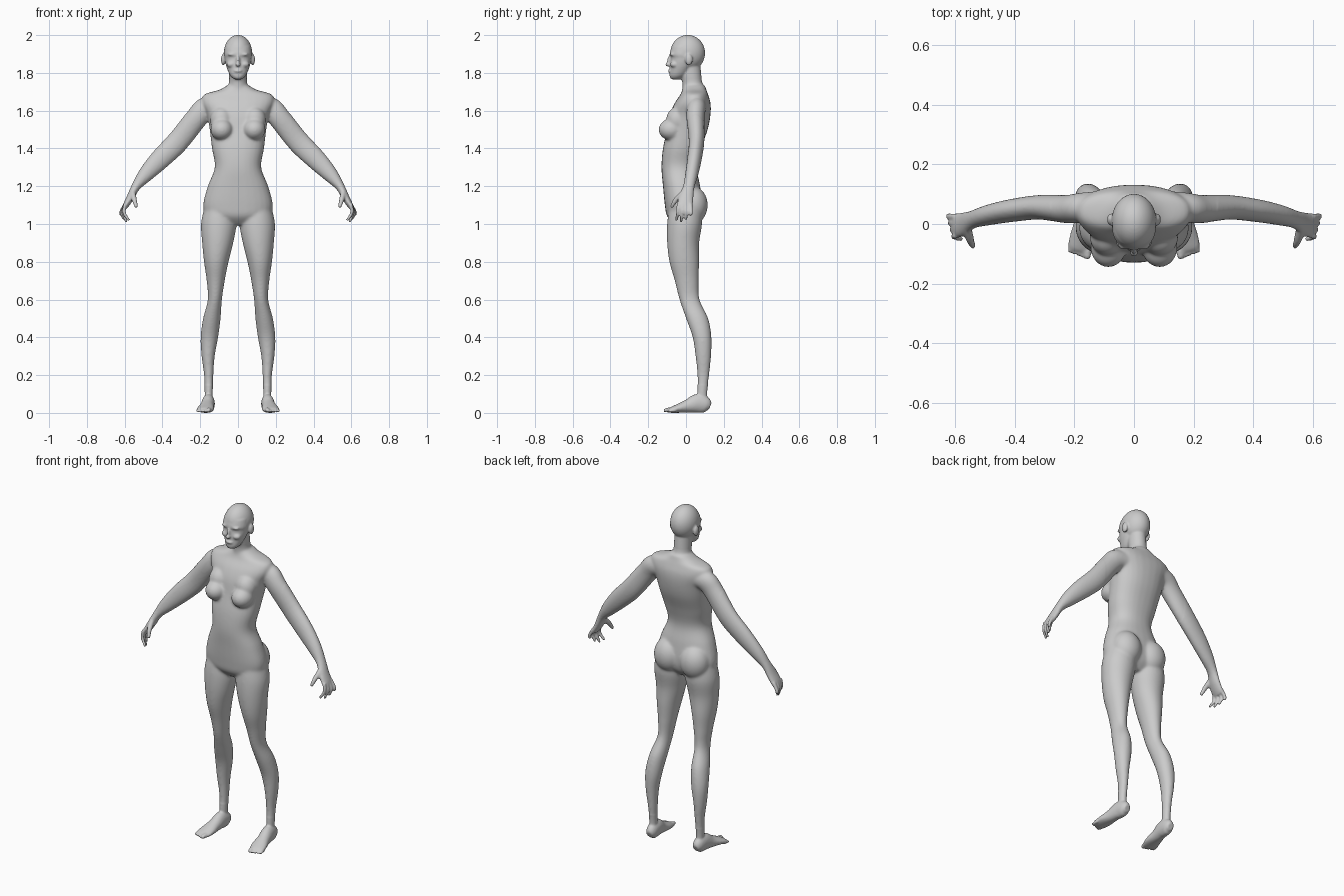
import bpy, bmesh, math
from mathutils import Vector, Matrix

cube = bpy.data.objects.get("Cube")
if cube:
    bpy.data.objects.remove(cube, do_unlink=True)

SIDES = 28
bm = bmesh.new()


def spline(rows, steps=5):
    """Smooth rows of numbers with a curve through every row."""
    out = []
    for i in range(len(rows) - 1):
        a, b, c, d = (rows[max(0, min(len(rows) - 1, i + k))] for k in (-1, 0, 1, 2))
        for s in range(steps):
            t = s / steps
            out.append([q + t * (r - p) / 2 + t * t * (2 * p - 5 * q + 4 * r - w) / 2
                        + t ** 3 * (3 * q - p - 3 * r + w) / 2
                        for p, q, r, w in zip(a, b, c, d)])
    return out + [list(rows[-1])]


def skin(rings):
    """Bridge rings of points into a closed solid."""
    rings = [[bm.verts.new(p) for p in ring] for ring in rings]
    for lo, hi in zip(rings, rings[1:]):
        for i in range(len(lo)):
            j = (i + 1) % len(lo)
            bm.faces.new((lo[i], lo[j], hi[j], hi[i]))
    bm.faces.new(rings[0][::-1])
    bm.faces.new(rings[-1])


def angles():
    return [2 * math.pi * i / SIDES for i in range(SIDES)]


def stack(rows, power=2.3):
    """Level sections: z, x from, x to, y from, y to."""
    def bend(v):
        return math.copysign(abs(v) ** (2 / power), v)
    skin([[((x0 + x1) / 2 + (x1 - x0) / 2 * bend(math.cos(a)),
            (y0 + y1) / 2 + (y1 - y0) / 2 * bend(math.sin(a)), z) for a in angles()]
          for z, x0, x1, y0, y1 in spline(rows)])


def centred(rows, power=2.3):
    stack([(z, -w, w, y0, y1) for z, w, y0, y1 in rows], power)


def tube(rows, ref):
    """Path sections: x, y, z, thickness radius, radius along ref."""
    rows = spline(rows)
    mids = [Vector(r[:3]) for r in rows]
    rings = []
    for i, r in enumerate(rows):
        t = (mids[min(i + 1, len(mids) - 1)] - mids[max(i - 1, 0)]).normalized()
        v = (Vector(ref) - t * t.dot(Vector(ref))).normalized()
        u = t.cross(v)
        rings.append([mids[i] + u * r[3] * math.cos(a) + v * r[4] * math.sin(a)
                      for a in angles()])
    skin(rings)


def blob(centre, radii):
    bmesh.ops.create_icosphere(bm, subdivisions=4, radius=1,
                               matrix=Matrix.Translation(centre) @ Matrix.Diagonal((*radii, 1)))


# Leg
stack([(1.08, .02, .18, -.09, .08), (1.0, .008, .196, -.1, .085), (.9, .025, .19, -.1, .07),
       (.8, .05, .18, -.088, .07), (.7, .07, .166, -.06, .067), (.6, .085, .16, -.035, .072),
       (.5, .092, .185, 0, .118), (.4, .105, .198, .035, .135), (.3, .123, .193, .05, .133),
       (.2, .13, .18, .06, .123), (.1, .134, .176, .06, .112), (.04, .133, .176, .06, .118)], 2)

# Foot and toes
tube([(.153, .127, .033, .02, .018), (.154, .105, .042, .042, .03), (.157, .06, .05, .05, .034),
      (.163, .01, .036, .036, .036), (.17, -.04, .024, .024, .044),
      (.178, -.075, .016, .016, .043), (.182, -.09, .012, .011, .038)], (1, 0, 0))
for i in range(5):
    r = .008 if i else .012
    x, y = .153 + .0145 * i, -.075 + .005 * i
    tube([(x, y, r + .005, r, r), (x + .002, y - .025, r + .003, r, r),
          (x + .004, y - .042, r, r * .7, r * .7)], (1, 0, 0))

# Arm running into the palm
tube([(.12, .06, 1.62, .05, .05), (.175, .055, 1.61, .06, .05), (.22, .05, 1.56, .059, .048),
      (.315, .056, 1.44, .059, .041), (.41, .045, 1.345, .054, .038),
      (.487, .03, 1.264, .041, .034), (.54, .015, 1.198, .024, .03),
      (.57, 0, 1.14, .02, .039), (.593, -.005, 1.1, .016, .041),
      (.603, -.005, 1.08, .01, .037)], (0, 1, 0))

# Fingers and thumb
for y, tip in ((.024, 1.045), (.003, 1.022), (-.018, 1.01), (-.039, 1.018)):
    tube([(.597, y, 1.105, .01, .01), (.614 + y * .3, y * 1.1, 1.06, .009, .0095),
          (.6 + y * .6, y * 1.2 - .005, tip, .007, .007)], (0, 1, 0))
tube([(.558, -.015, 1.165, .015, .015), (.548, -.055, 1.125, .013, .013),
      (.538, -.077, 1.088, .008, .008)], (0, 1, 0))

# Chest, seat, ear, brow and cheek
blob((.086, -.077, 1.5), (.06, .068, .058))
blob((.088, -.045, 1.55), (.06, .06, .07))
blob((.085, .035, 1.1), (.086, .08, .1))
blob((.078, .015, 1.87), (.012, .02, .03))
blob((.03, -.07, 1.898), (.026, .016, .009))
blob((.034, -.062, 1.845), (.026, .022, .018))

# Mirror every paired part to the other side
copy = bmesh.ops.duplicate(bm, geom=bm.verts[:] + bm.edges[:] + bm.faces[:])["geom"]
bmesh.ops.scale(bm, vec=(-1, 1, 1), verts=[g for g in copy if isinstance(g, bmesh.types.BMVert)])
bmesh.ops.reverse_faces(bm, faces=[g for g in copy if isinstance(g, bmesh.types.BMFace)])

# Trunk
centred([(.995, .07, -.06, .04), (1.04, .16, -.1, .075), (1.1, .184, -.112, .085),
         (1.2, .16, -.122, .075), (1.3, .123, -.13, .058), (1.4, .138, -.122, .08),
         (1.5, .15, -.1, .115), (1.58, .165, -.085, .13), (1.64, .19, -.06, .13),
         (1.685, .18, -.03, .117), (1.71, .1, -.02, .108), (1.735, .055, -.012, .1)])

# Neck
centred([(1.66, .07, -.03, .11), (1.71, .056, -.02, .103), (1.75, .048, -.02, .086),
         (1.8, .047, -.03, .08), (1.86, .047, -.03, .075)], 2)

# Head, face, nose and lips
blob((0, .009, 1.905), (.075, .092, .096))
centred([(1.765, .02, -.078, -.03), (1.785, .041, -.087, 0), (1.82, .057, -.085, .03),
         (1.85, .066, -.085, .05), (1.88, .071, -.081, .06), (1.9, .073, -.087, .06),
         (1.94, .068, -.075, .06)], 2.1)
blob((0, -.086, 1.862), (.01, .014, .03))
blob((0, -.096, 1.845), (.013, .014, .011))
blob((0, -.086, 1.81), (.021, .009, .009))

mesh = bpy.data.meshes.new("body")
bm.to_mesh(mesh)
bm.free()
body = bpy.data.objects.new("body", mesh)
bpy.context.collection.objects.link(body)
for o in bpy.context.selected_objects:
    o.select_set(False)
bpy.context.view_layer.objects.active = body
body.select_set(True)

# Fuse the parts into one skin
fuse = body.modifiers.new("fuse", "REMESH")
fuse.mode = "VOXEL"
fuse.voxel_size = .0055
bpy.ops.object.modifier_apply(modifier="fuse")

# Soften everything a little, and the trunk and legs more
trunk = body.vertex_groups.new(name="trunk")
trunk.add([v.index for v in body.data.vertices
           if .15 < v.co.z < 1.77 and abs(v.co.x) < .28], 1, "REPLACE")
for name, group, count in (("soften", "", 3), ("soften_trunk", "trunk", 22)):
    smooth = body.modifiers.new(name, "SMOOTH")
    smooth.factor = .5
    smooth.iterations = count
    smooth.vertex_group = group
    bpy.ops.object.modifier_apply(modifier=name)
bpy.ops.object.shade_smooth()

# Plain grey
grey = bpy.data.materials.new("plain_grey")
grey.use_nodes = True
colour = (.6, .6, .6, 1)
grey.diffuse_color = colour
grey.node_tree.nodes["Principled BSDF"].inputs["Base Color"].default_value = colour
body.data.materials.clear()
body.data.materials.append(grey)
